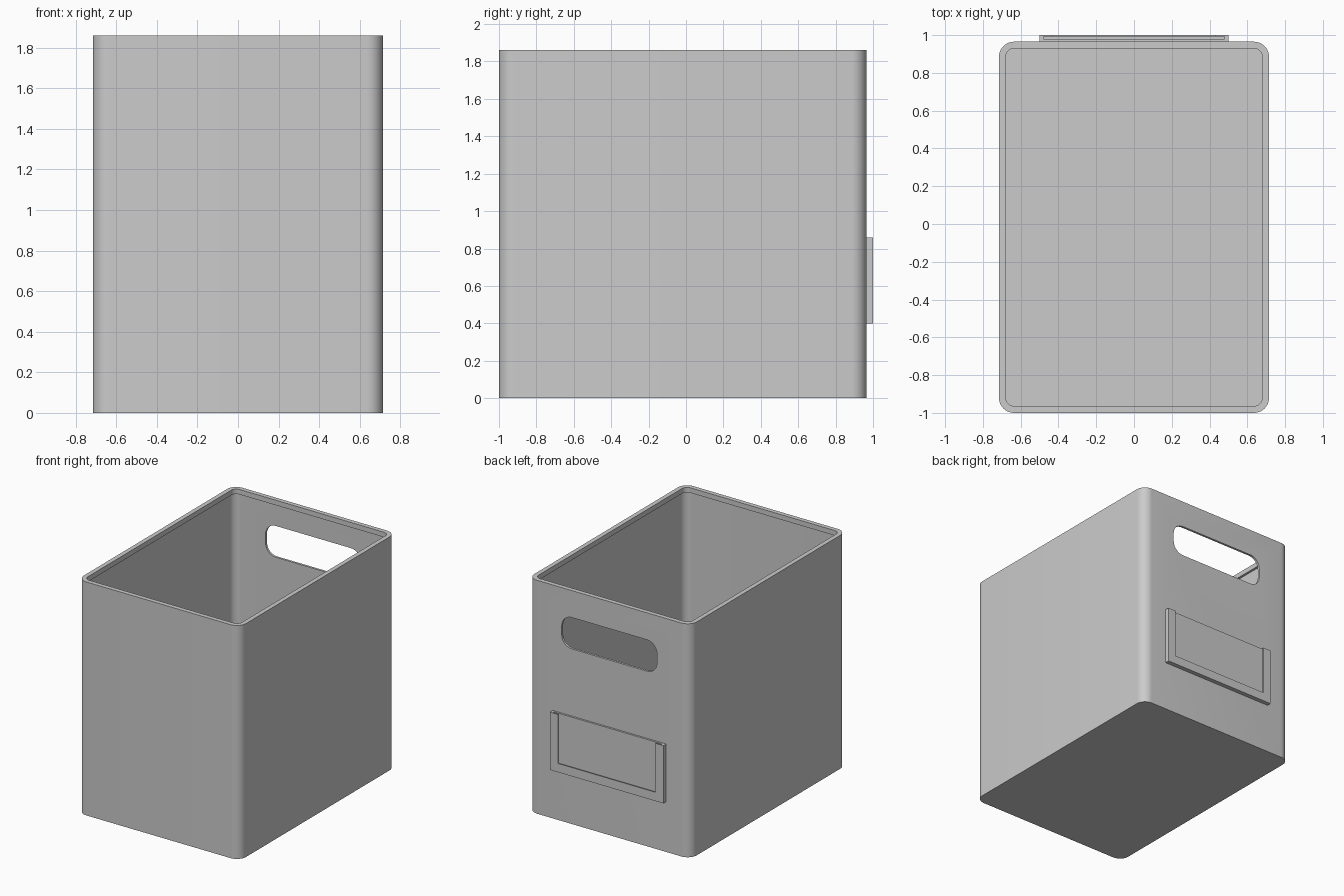
import bpy, bmesh, math

if "Cube" in bpy.data.objects:
    bpy.data.objects.remove(bpy.data.objects["Cube"], do_unlink=True)

grey = bpy.data.materials.new("matte grey")
grey.use_nodes = True
colour = (0.6, 0.6, 0.6, 1)
grey.diffuse_color = colour
grey.node_tree.nodes["Principled BSDF"].inputs["Base Color"].default_value = colour

HALF_X, FRONT, BACK, TOP = 0.715, -1.0, 0.965, 1.86
WALL, LIP, LIP_DEPTH, RADIUS = 0.018, 0.036, 0.04, 0.08
MID_Y = (FRONT + BACK) / 2
HALF_Y = (BACK - FRONT) / 2


def rounded_rect(half_w, half_h, radius, steps=10):
    """Counter-clockwise outline with round corners, centred on the origin."""
    points = []
    for corner in range(4):
        sx = 1 if corner in (0, 3) else -1
        sy = 1 if corner < 2 else -1
        for i in range(steps + 1):
            a = math.pi / 2 * (corner + i / steps)
            points.append((sx * (half_w - radius) + radius * math.cos(a),
                           sy * (half_h - radius) + radius * math.sin(a)))
    return points


def skin(name, rings):
    """Join matching rings of points into a closed solid."""
    bm = bmesh.new()
    loops = [[bm.verts.new(p) for p in ring] for ring in rings]
    n = len(loops[0])
    for a, b in zip(loops, loops[1:]):
        for i in range(n):
            j = (i + 1) % n
            bm.faces.new((a[i], a[j], b[j], b[i]))
    bm.faces.new(loops[0][::-1])
    bm.faces.new(loops[-1])
    bmesh.ops.recalc_face_normals(bm, faces=bm.faces)
    mesh = bpy.data.meshes.new(name)
    bm.to_mesh(mesh)
    bm.free()
    mesh.materials.append(grey)
    obj = bpy.data.objects.new(name, mesh)
    bpy.context.collection.objects.link(obj)
    return obj


def bin_ring(inset, z):
    outline = rounded_rect(HALF_X - inset, HALF_Y - inset, RADIUS - inset)
    return [(x, y + MID_Y, z) for x, y in outline]


def plate(name, outline, y0, y1):
    """Extrude an x-z outline between two depths."""
    return skin(name, [[(x, y, z) for x, z in outline] for y in (y0, y1)])


# Thin-walled bin with an inward lip around the rim
bin_body = skin("bin_body", [
    bin_ring(0, 0), bin_ring(0, TOP), bin_ring(LIP, TOP),
    bin_ring(LIP, TOP - LIP_DEPTH), bin_ring(WALL, TOP - LIP_DEPTH),
    bin_ring(WALL, WALL)])

# Handle opening through the back wall
outline = [(x, z + 1.52) for x, z in rounded_rect(0.42, 0.125, 0.09)]
cutter = plate("handle_cutter", outline, BACK - 0.1, BACK + 0.1)
cutter.hide_render = True
cut = bin_body.modifiers.new("handle_opening", 'BOOLEAN')
cut.operation, cut.solver, cut.object = 'DIFFERENCE', 'EXACT', cutter
bpy.ops.object.select_all(action='DESELECT')
bpy.context.view_layer.objects.active = bin_body
bin_body.select_set(True)
bpy.ops.object.modifier_apply(modifier=cut.name)
bpy.data.objects.remove(cutter, do_unlink=True)
bpy.ops.object.shade_smooth_by_angle(angle=math.radians(30))

# Label holder: backing plate, slot spacer and open-topped front frame
W, LOW, HIGH = 0.5, 0.4, 0.86


def u_outline(inner_w, inner_low):
    return [(-W, HIGH), (-W, LOW), (W, LOW), (W, HIGH),
            (inner_w, HIGH), (inner_w, inner_low),
            (-inner_w, inner_low), (-inner_w, HIGH)]


plate("label_backing", [(-W, LOW), (W, LOW), (W, HIGH), (-W, HIGH)], 0.955, 0.98)
plate("label_slot", u_outline(0.48, 0.42), 0.98, 0.993)
plate("label_frame", u_outline(0.43, 0.47), 0.993, 1.0)
